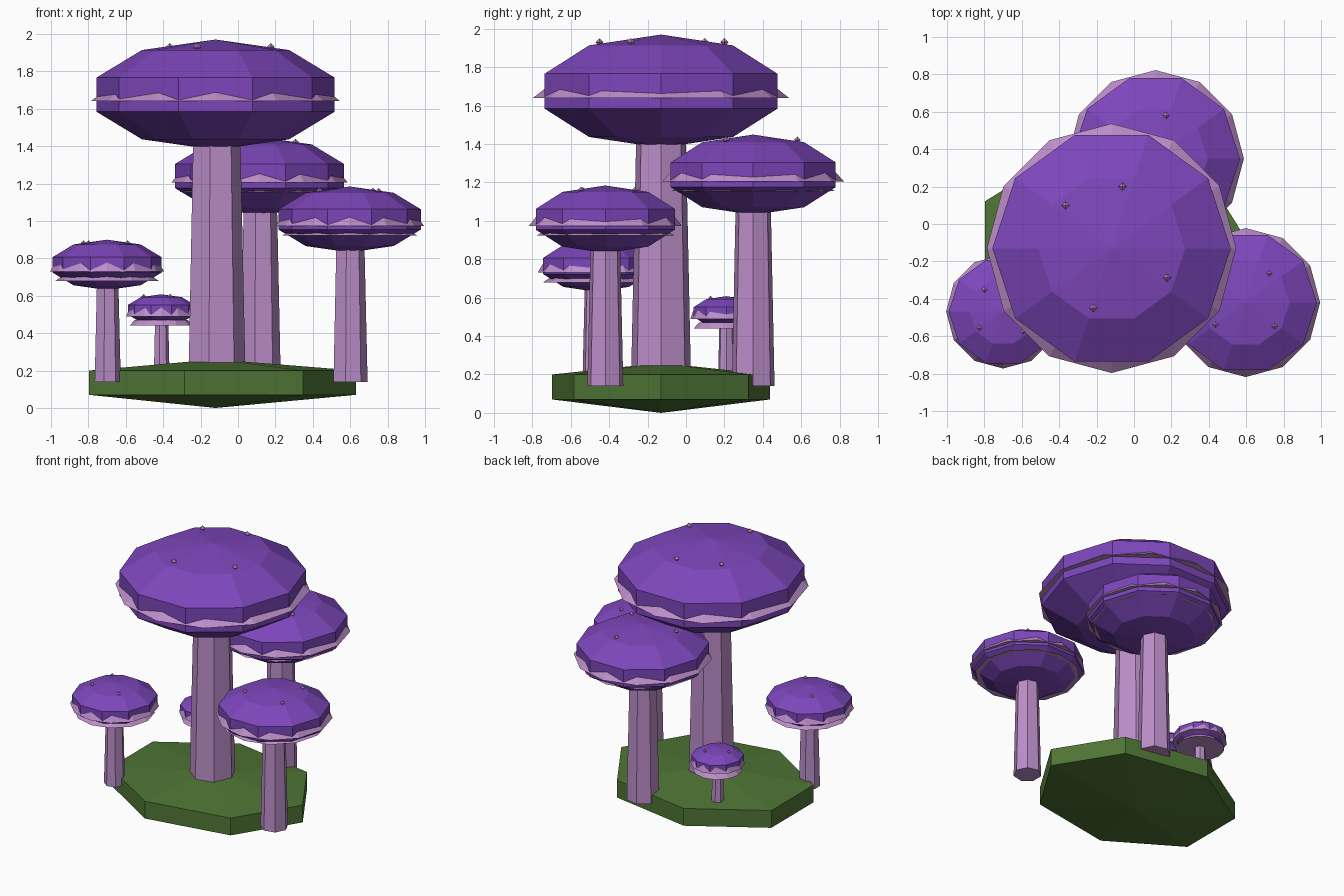
import bpy
import bmesh
from math import sin, cos, pi, radians

if "Cube" in bpy.data.objects:
    bpy.data.objects.remove(bpy.data.objects["Cube"], do_unlink=True)


def srgb(r, g, b):
    return tuple((c / 255) ** 2.2 for c in (r, g, b)) + (1.0,)


def material(name, color):
    mat = bpy.data.materials.new(name)
    mat.use_nodes = True
    mat.diffuse_color = color
    mat.node_tree.nodes["Principled BSDF"].inputs["Base Color"].default_value = color
    return mat


PURPLE = material("cap purple", srgb(124, 72, 186))
LILAC = material("stem lilac", srgb(187, 141, 200))
GREEN = material("moss green", srgb(80, 117, 56))


def lathe(bm, profile, sides, center=(0, 0, 0), squash=1.0):
    """Close a bottom-to-top (radius, height) profile around the z axis."""
    cx, cy, cz = center
    rings = []
    for r, z in profile:
        if r == 0:
            rings.append([bm.verts.new((cx, cy, cz + z))] * sides)
            continue
        rings.append([bm.verts.new((cx + r * cos(2 * pi * i / sides),
                                    cy + r * squash * sin(2 * pi * i / sides),
                                    cz + z)) for i in range(sides)])
    for low, high in zip(rings, rings[1:]):
        for i in range(sides):
            j = (i + 1) % sides
            corners = dict.fromkeys((low[i], low[j], high[j], high[i]))
            bm.faces.new(list(corners))
    if profile[0][0]:
        bm.faces.new(rings[0][::-1])
    if profile[-1][0]:
        bm.faces.new(rings[-1])


def finish(bm, name, mat, location=(0, 0, 0)):
    bmesh.ops.recalc_face_normals(bm, faces=bm.faces)
    mesh = bpy.data.meshes.new(name)
    bm.to_mesh(mesh)
    bm.free()
    mesh.materials.append(mat)
    obj = bpy.data.objects.new(name, mesh)
    obj.location = location
    bpy.context.collection.objects.link(obj)


def turned(name, mat, profile, sides, location, squash=1.0):
    bm = bmesh.new()
    lathe(bm, profile, sides, squash=squash)
    finish(bm, name, mat, location)


def mushroom(name, x, y, z, radius, spot_angles):
    """z is the height of the cap's middle."""
    half = 0.44 * radius
    # Tapered stem reaching up into the cap
    turned(name + "_stem", LILAC,
           [(0.24 * radius, 0.14), (0.195 * radius, z - 0.5 * half)], 7, (x, y, 0))
    # Faceted, flattened round cap
    steps = [pi * k / 5 for k in range(1, 5)]
    dome = [(radius * sin(a), -half * cos(a)) for a in steps]
    turned(name + "_cap", PURPLE, [(0, -half)] + dome + [(0, half)], 10, (x, y, z))
    # Flared skirt and the lower gill ring
    turned(name + "_skirt", LILAC,
           [(0.995 * radius, -0.035), (0.89 * radius, 0.02)], 12, (x, y, z))
    turned(name + "_gills", LILAC,
           [(0.9 * radius, -0.085), (0.76 * radius, -0.055)], 12, (x, y, z))
    # Small diamond spots on the cap
    bm = bmesh.new()
    size = 0.01 + 0.017 * radius
    for angle in map(radians, spot_angles):
        spot = (0.5 * radius * cos(angle), 0.5 * radius * sin(angle), 0.866 * half)
        lathe(bm, [(0, -size), (size, 0), (0, size)], 4, spot)
    finish(bm, name + "_spots", LILAC, (x, y, z))


# Mossy ground slab
turned("ground", GREEN, [(0, 0), (0.75, 0.07), (0.75, 0.2), (0, 0.26)], 7,
       (-0.12, -0.13, 0), squash=0.775)

# Mushroom cluster
mushroom("tall_mushroom", -0.12, -0.13, 1.675, 0.67, (80, 137, -28, -107))
mushroom("back_mushroom", 0.115, 0.35, 1.24, 0.475, (76, -36, 200))
mushroom("left_mushroom", 0.597, -0.42, 1.008, 0.4, (51, 216, -39))
mushroom("right_mushroom", -0.7, -0.468, 0.765, 0.306, (131, 215, -45))
mushroom("tiny_mushroom", -0.41, 0.21, 0.525, 0.188, (60, 180, -60))
